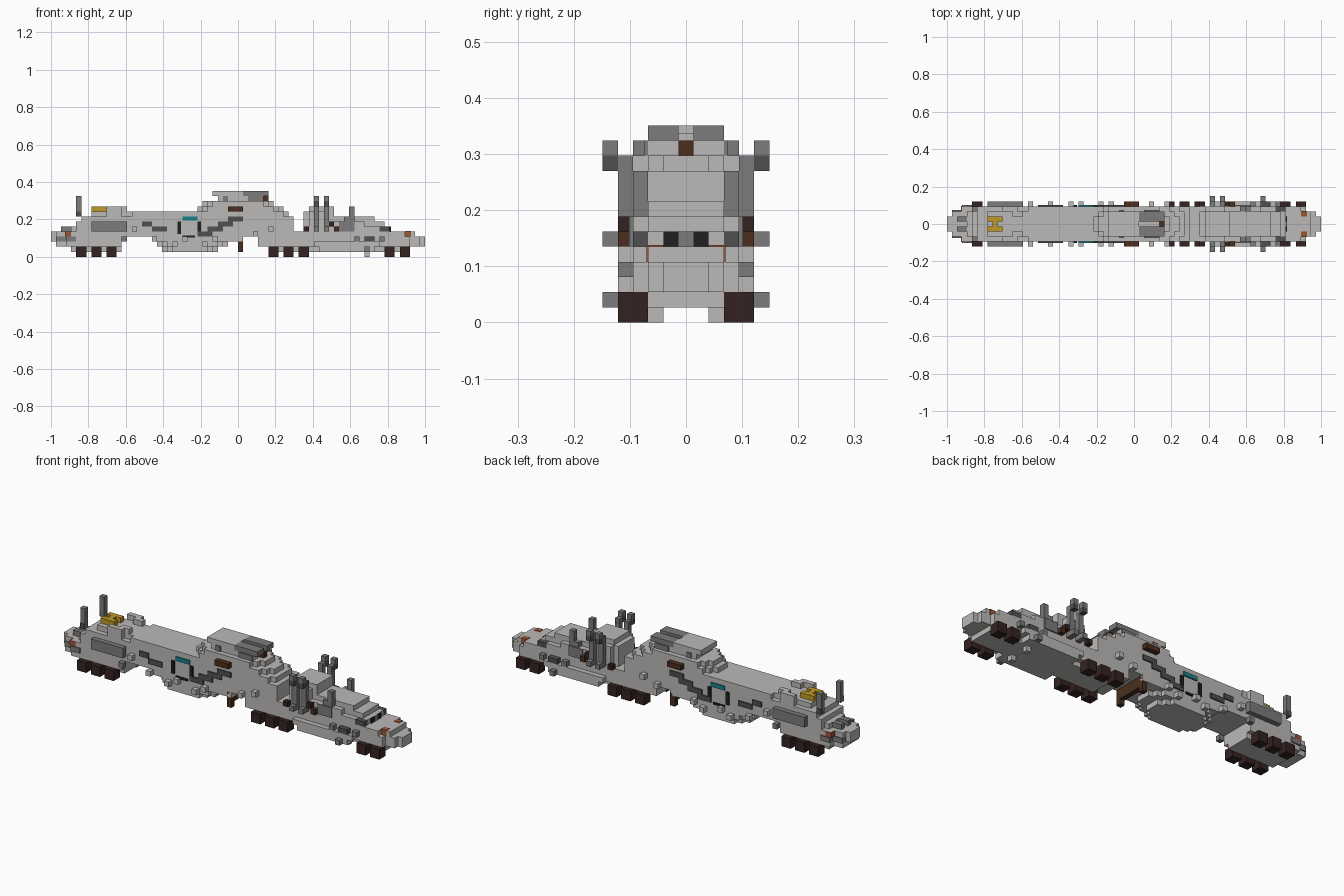
import bpy
import bmesh
from mathutils import Matrix, Vector

default_cube = bpy.data.objects.get("Cube")
if default_cube:
    bpy.data.objects.remove(default_cube, do_unlink=True)

LENGTH = 74            # blocks along the model
BLOCK = 2 / LENGTH     # size of one block


def material(name, r, g, b):
    mat = bpy.data.materials.new(name)
    mat.use_nodes = True
    mat.diffuse_color = (r, g, b, 1)
    shader = next(n for n in mat.node_tree.nodes if n.type == 'BSDF_PRINCIPLED')
    shader.inputs["Base Color"].default_value = (r, g, b, 1)
    shader.inputs["Roughness"].default_value = 0.8
    return mat


light = material("light_grey", .5, .49, .48)
grey = material("mid_grey", .2, .2, .2)
dark = material("dark_grey", .08, .08, .08)
black = material("black", .014, .014, .014)
maroon = material("wheel_maroon", .036, .016, .016)
brown = material("brown", .07, .028, .013)
orange = material("orange", .33, .09, .035)
yellow = material("yellow", .52, .32, .02)
teal = material("teal", .01, .22, .26)


def part(name, mat, boxes):
    """One object from boxes given as corner pairs in block units."""
    bm = bmesh.new()
    for x0, x1, y0, y1, z0, z1 in boxes:
        lo, hi = Vector((x0, y0, z0)), Vector((x1, y1, z1))
        place = Matrix.Translation((lo + hi) / 2) @ Matrix.Diagonal((*(hi - lo), 1))
        bmesh.ops.create_cube(bm, size=1, matrix=place)
    to_world = Matrix.Scale(BLOCK, 4) @ Matrix.Translation((-LENGTH / 2, 0, 0))
    bm.transform(to_world)
    mesh = bpy.data.meshes.new(name)
    bm.to_mesh(mesh)
    bm.free()
    mesh.materials.append(mat)
    obj = bpy.data.objects.new(name, mesh)
    bpy.context.collection.objects.link(obj)
    return obj


def layers(name, mat, rows):
    """Boxes centred across the width: x0, x1, half width, z0, z1."""
    return part(name, mat, [(a, b, -w, w, c, d) for a, b, w, c, d in rows])


def pairs(name, mat, boxes):
    """Boxes on the left side, repeated on the right."""
    both = []
    for a, b, y0, y1, c, d in boxes:
        both += [(a, b, y0, y1, c, d), (a, b, -y1, -y0, c, d)]
    return part(name, mat, both)


def stepped(x0, x1, w, z0, z1, steps=2):
    """Rows whose plan narrows one block per side towards both ends."""
    return [(x0 + s, x1 - s, w - steps + s, z0, z1) for s in range(steps + 1)]


SIDE, OUT, RIM = 3.5, 4.5, 5.5   # hull side, attachments, outermost fittings
PLATE = SIDE + .25               # thin painted plates

# Central hull: keel, sides and terraced roof
layers("hull", light,
       stepped(22, 33, SIDE, 1, 2) + stepped(21, 35, SIDE, 2, 3)
       + [(21, 38, SIDE, 3, 4), (14, 42, SIDE, 4, 5), (14, 48, SIDE, 5, 8)]
       + stepped(15, 47, SIDE, 8, 9, 1) + stepped(29, 46, SIDE, 9, 10)
       + stepped(30, 44, SIDE, 10, 11))

# Roof hood with prongs
layers("hood", light, [(33, 42, 2.5, 11, 12), (32, 38, 2.5, 12, 13),
                       (38, 42, .5, 12, 12.5)])
pairs("hood_prongs", grey, [(38, 43, .5, 1.5, 12, 13), (38, 43, 1.5, 2.5, 12, 13),
                            (39, 42, 2.5, 2.75, 11, 12), (34, 35, 2.5, 2.75, 11, 12)])
layers("hood_vent", brown, [(42, 43, .5, 11, 12)])

# Rear truck: nose, bed and raised deck
layers("rear_truck", light,
       [(0, 5, 1.5, 3, 5), (1, 5, 2.5, 2, 5), (3, 14, SIDE, 2, 5), (4, 14, 2.5, 1, 2)]
       + [(4, 15, 2.5, 5, 6), (5, 16, SIDE, 5, 7), (6, 16, SIDE, 7, 8), (8, 16, 2.5, 8, 9)])
pairs("rear_nose_corners", grey, [(1, 3, 1.5, 2.75, 3, 4), (3, 5, 2.5, PLATE, 3, 4),
                                  (2, 4, .5, 1.5, 5, 6)])
pairs("rear_lamps", orange, [(2.75, 4, 2.5, SIDE + .1, 4, 5)])
pairs("rear_towers", grey, [(5, 6, 2.5, SIDE, 8, 12)])
pairs("rear_tower_bases", dark, [(5, 6, 2.5, SIDE + .1, 8, 9)])
pairs("deck_rails", light, [(11, 14, 2.5, SIDE, 8, 10), (13, 15, 1.5, 2.5, 8, 10)])
pairs("side_panels", grey, [(8, 15, SIDE, OUT, 5, 7)])
layers("deck_emblem_bar", yellow, [(9, 10, 1.5, 9, 10)])
pairs("deck_emblem_ends", yellow, [(8, 11, .5, 1.5, 9, 10)])

# Front truck: chassis, cab and stepped bonnet
layers("front_chassis", light,
       [(41, 74, 1.5, 2, 4), (41, 73, 2.5, 2, 4), (41, 71, SIDE, 2, 4),
        (42, 72, 2.5, 4, 5), (42, 70, SIDE, 4, 5), (44, 71, 2.5, 1, 2)])
layers("front_cab", light,
       [(51, 56, 2.5, 5, 10), (51, 55, SIDE, 5, 9), (50, 51, 2.5, 5, 9),
        (55, 62, SIDE, 5, 7), (56, 64, 2.5, 5, 8), (62, 66, 2.5, 5, 7),
        (62, 65, SIDE, 5, 6), (64, 67, 2.5, 5, 6)])
pairs("chassis_skirts", light, [(52, 65, SIDE, OUT, 2, 3), (53, 64, 2.5, OUT, 1, 2)])
pairs("bonnet_vents", grey, [(57, 60, SIDE, PLATE, 5, 7), (58, 60, 2.5, SIDE, 7, 8),
                             (59, 60, 2.5, SIDE, 8, 10)])
pairs("bonnet_steps", dark, [(62, 64, SIDE, OUT, 3, 4), (65, 67, 2.5, SIDE, 5, 6)])
pairs("windscreen", black, [(67, 67.25, .5, 1.5, 5, 6)])
layers("windscreen_post", grey, [(67, 67.25, .5, 5, 6)])
pairs("front_lamps", orange, [(70, 71.2, 1.5, 2.6, 4, 5.1)])

# Exhaust stacks with elbows at both ends
for x in (52, 54):
    pairs("exhaust_stack", grey, [(x, x + 1, SIDE, OUT, 5, 11),
                                  (x, x + 1, OUT, RIM, 11, 12),
                                  (x, x + 1, OUT, RIM, 5, 6)])
    pairs("exhaust_elbow", dark, [(x, x + 1, SIDE, RIM, 10, 11)])
pairs("stack_brackets", maroon, [(55, 56, SIDE, OUT, 6, 7), (50, 51, SIDE, OUT, 5, 6)])
pairs("side_pods", brown, [(56, 57, SIDE, OUT, 5, 6)])
pairs("skirt_hooks", grey, [(62, 63, OUT, RIM, 1, 2)])

# Wheels in groups, with the axle frames between them
for group, start, count in (("rear", 5, 3), ("middle", 43, 3), ("front", 66, 2)):
    wheels = [start + 3 * n for n in range(count)]
    pairs(group + "_wheels", maroon, [(x, x + 2, 2.5, OUT, 0, 2) for x in wheels])
pairs("axle_stands", light, [(62, 63, 1.5, 2.5, 0, 2)])

# Knobs along the hull sides
knobs = {16: 5, 20: 3, 24: 2, 26: 3, 30: 2, 32: 3, 40: 4, 43: 5}
pairs("side_knobs", light, [(x, x + 1, SIDE, OUT, z, z + 1) for x, z in knobs.items()])
pairs("small_knobs", grey, [(x, x + 1, SIDE, OUT, 3, 4) for x in (14, 60, 65)])

# Painted plates on the hull sides
pairs("diagonal_stripes", dark,
      [(29 + 2 * n, 32 + 2 * n, SIDE, PLATE, 4 + n, 5 + n) for n in range(4)]
      + [(18, 20, SIDE, PLATE, 6, 7), (20, 23, SIDE, PLATE, 5, 6)])
pairs("teal_marks", teal, [(26, 29, SIDE, PLATE, 7.2, 8)])
pairs("door_lines", black, [(x, x + .7, SIDE, PLATE, 4.5, 7) for x in (25, 29)]
      + [(26, 28.5, SIDE, PLATE, 3.8, 4.2)])
pairs("side_hatches", brown, [(35, 38, SIDE, OUT, 9, 10)])

# Support post under the hull
layers("under_post", brown, [(37, 38, 2.5, 2, 4)])
pairs("under_post_feet", brown, [(37, 38, 2.5, SIDE, 1, 4)])
